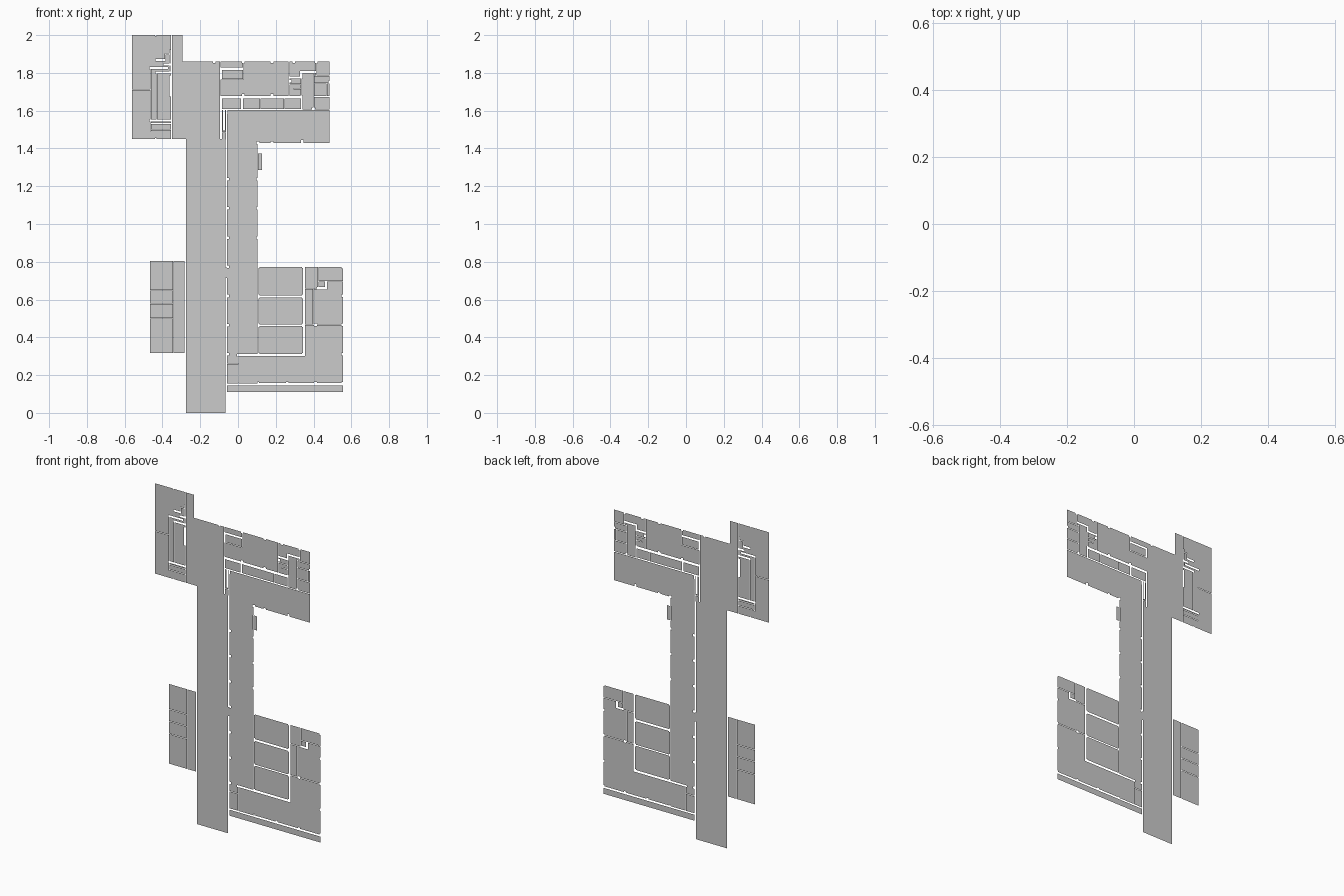
import bpy, bmesh

THIN, WALL = 0.003, 0.011


def floor_plate(name, areas, walls=(), seams=(), pillars=(), size=0.014):
    """Flat plate at y = 0: areas (x0, z0, x1, z1) minus wall lines, seams and pillars."""
    cuts = []
    for lines, w in ((walls, WALL), (seams, THIN)):
        for x0, z0, x1, z1 in lines:
            cuts.append((x0 - w / 2, z0 - w / 2, x1 + w / 2, z1 + w / 2))
    for x, z in pillars:
        cuts.append((x - size / 2, z - size / 2, x + size / 2, z + size / 2))
    rects = list(areas) + cuts
    xs = sorted({round(v, 4) for r in rects for v in (r[0], r[2])})
    zs = sorted({round(v, 4) for r in rects for v in (r[1], r[3])})

    def inside(x, z, group):
        return any(r[0] < x < r[2] and r[1] < z < r[3] for r in group)

    bm = bmesh.new()

    def quad(x0, x1, z0, z1):
        bm.faces.new([bm.verts.new((x, 0, z)) for x, z in
                      ((x0, z0), (x1, z0), (x1, z1), (x0, z1))])

    for z0, z1 in zip(zs, zs[1:]):
        zm, start = (z0 + z1) / 2, None
        for x0, x1 in zip(xs, xs[1:]):
            xm = (x0 + x1) / 2
            solid = inside(xm, zm, areas) and not inside(xm, zm, cuts)
            if solid and start is None:
                start = x0
            if not solid and start is not None:
                quad(start, x0, z0, z1)
                start = None
        if start is not None:
            quad(start, xs[-1], z0, z1)
    bmesh.ops.remove_doubles(bm, verts=bm.verts, dist=0.0001)
    mesh = bpy.data.meshes.new(name)
    bm.to_mesh(mesh)
    bm.free()
    obj = bpy.data.objects.new(name, mesh)
    bpy.context.collection.objects.link(obj)
    return obj


bay = 0.1545  # pillar spacing
rows = [0.31 + bay * i for i in range(7)]

# Long hall and its wider head
floor_plate("main_hall",
            [(-.275, 0, -.066, 1.45), (-.35, 1.45, -.094, 1.86), (-.35, 1.86, -.295, 2.0)],
            pillars=[(-.125, 1.86)])

# Corridor running down from the upper wing
floor_plate("corridor",
            [(-.057, .155, .104, 1.603), (.104, 1.43, .485, 1.603), (.104, 1.287, .127, 1.373)],
            walls=[(0, .305, .104, .305), (-.06, 1.587, -.06, 1.603)],
            seams=[(-.057, .26, 0, .26), (.003, .155, .003, .305), (.104, 1.287, .104, 1.373)],
            pillars=[(-.055, z) for z in rows] + [(.106, z) for z in rows[4:]]
            + [(.18, 1.43), (.34, 1.437), (.106, 1.43)])
floor_plate("hall_doorway", [(-.066, .715, -.057, .77)])

# Upper right rooms
floor_plate("upper_right_rooms",
            [(-.094, 1.678, .485, 1.86), (.335, 1.607, .485, 1.678)],
            walls=[(-.09, 1.77, -.09, 1.822), (-.09, 1.822, .022, 1.822),
                   (.335, 1.61, .335, 1.675), (.275, 1.775, .325, 1.775),
                   (.335, 1.775, .335, 1.805), (.335, 1.805, .41, 1.805)],
            seams=[(-.094, 1.68, -.094, 1.86), (-.09, 1.767, .025, 1.767),
                   (.028, 1.767, .028, 1.86), (.27, 1.68, .27, 1.86),
                   (.27, 1.74, .335, 1.74), (.295, 1.715, .335, 1.715),
                   (.335, 1.68, .335, 1.775), (.4, 1.61, .4, 1.79),
                   (.415, 1.785, .415, 1.86), (.4, 1.785, .485, 1.785),
                   (.4, 1.745, .485, 1.745), (.4, 1.675, .485, 1.675),
                   (.47, 1.675, .47, 1.745)],
            pillars=[(.028, 1.86), (.18, 1.86), (.295, 1.86), (.415, 1.86),
                     (.028, 1.68), (.18, 1.68), (.275, 1.755), (.4, 1.61), (.485, 1.75)])
floor_plate("upper_small_rooms", [(-.086, 1.61, .334, 1.664)],
            walls=[(.022, 1.61, .022, 1.664)],
            seams=[(.118, 1.61, .118, 1.664), (.244, 1.61, .244, 1.664)])
floor_plate("stair_closet", [(-.086, 1.447, -.064, 1.603)],
            walls=[(-.073, 1.5, -.073, 1.603)], seams=[(-.086, 1.485, -.064, 1.485)])

# Upper left rooms
floor_plate("upper_left_rooms", [(-.56, 1.45, -.355, 2.0)],
            walls=[(-.463, 1.826, -.375, 1.826), (-.43, 1.803, -.36, 1.803),
                   (-.463, 1.547, -.355, 1.547), (-.43, 1.868, -.39, 1.868),
                   (-.39, 1.845, -.36, 1.845), (-.357, 1.68, -.357, 1.78)],
            seams=[(-.463, 1.495, -.463, 1.826), (-.56, 1.71, -.463, 1.71),
                   (-.463, 1.5, -.355, 1.5), (-.43, 1.55, -.43, 1.803),
                   (-.36, 1.8, -.36, 1.92), (-.385, 1.87, -.385, 1.9),
                   (-.385, 1.9, -.36, 1.9), (-.463, 1.532, -.355, 1.532)],
            pillars=[(-.435, 2.0), (-.435, 1.45)], size=.008)

# Lower left rooms
floor_plate("lower_left_rooms", [(-.465, .318, -.283, .803)],
            seams=[(-.342, .318, -.342, .803)]
            + [(-.465, z, -.342, z) for z in (.5, .577, .65)])

# Lower right rooms, one stacked column and an L-shaped suite
for i, (z0, z1) in enumerate(((.313, .46), (.467, .61), (.622, .772))):
    floor_plate(f"lower_room_{i + 1}", [(.108, z0, .343, z1)],
                pillars=[(x, z) for x in (.108, .343) for z in (z0, z1)], size=.01)
floor_plate("lower_right_suite",
            [(.003, .157, .555, .3), (.354, .3, .555, .772)],
            walls=[(.425, .66, .46, .66), (.465, .66, .465, .69)],
            seams=[(.354, .467, .555, .467), (.398, .467, .398, .655),
                   (.354, .657, .425, .657), (.424, .66, .424, .772),
                   (.424, .697, .555, .697)],
            pillars=[(.555, z) for z in (.157, .31, .467, .62, .772)]
            + [(.104, .157), (.26, .157), (.41, .157), (.41, .467)])

# Narrow terrace along the bottom
floor_plate("lower_terrace", [(-.057, .11, .555, .146)])
